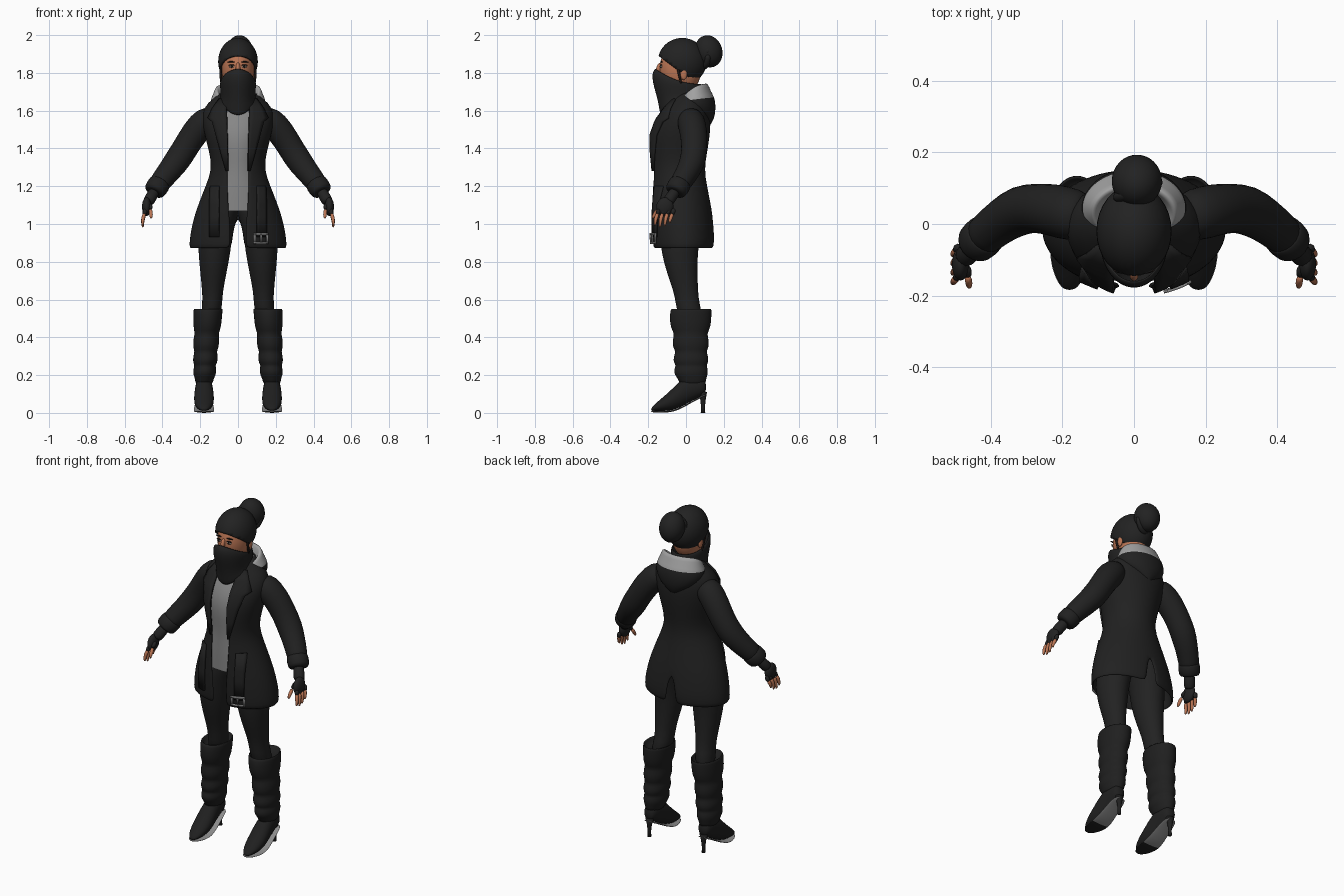
import bpy, bmesh, math
from mathutils import Vector, Matrix

old = bpy.data.objects.get("Cube")
if old:
    bpy.data.objects.remove(old)


def material(name, r, g, b):
    m = bpy.data.materials.new(name)
    m.use_nodes = True
    m.diffuse_color = (r, g, b, 1)
    m.node_tree.nodes["Principled BSDF"].inputs["Base Color"].default_value = (r, g, b, 1)
    return m


CLOTH = material("black_cloth", .015, .015, .015)
LEATHER = material("black_leather", .014, .014, .014)
KNIT = material("black_knit", .016, .016, .016)
SKIN = material("warm_skin", .5, .18, .09)
SHIRT = material("grey_shirt", .24, .24, .24)
LINING = material("pale_lining", .36, .36, .36)
METAL = material("grey_metal", .26, .26, .26)
WHITE = material("eye_white", .5, .45, .4)
HAIR = material("dark_hair", .012, .008, .007)


def finish(name, bm, mats, mirror=False, solid=0, sub=0, rule=None):
    """Turn a bmesh into a smooth object with its modifiers."""
    bmesh.ops.recalc_face_normals(bm, faces=bm.faces)
    for f in bm.faces:
        f.smooth = True
        if rule:
            f.material_index = rule(f)
    me = bpy.data.meshes.new(name)
    bm.to_mesh(me)
    bm.free()
    ob = bpy.data.objects.new(name, me)
    bpy.context.collection.objects.link(ob)
    for m in mats:
        me.materials.append(m)
    if mirror:
        ob.modifiers.new("mirror", 'MIRROR')
    if solid:
        s = ob.modifiers.new("thickness", 'SOLIDIFY')
        s.thickness, s.offset = solid, 0
    if sub:
        s = ob.modifiers.new("smooth", 'SUBSURF')
        s.levels = s.render_levels = sub
    return ob


def skin_rows(name, rows, mats, closed=True, caps=True, sub=1, row_mat=None, **kw):
    """Bridge rows of points into a surface."""
    bm = bmesh.new()
    vs = [[bm.verts.new(p) for p in row] for row in rows]
    n = len(rows[0])
    for i in range(len(rows) - 1):
        for j in range(n if closed else n - 1):
            k = (j + 1) % n
            f = bm.faces.new((vs[i][j], vs[i][k], vs[i + 1][k], vs[i + 1][j]))
            f.material_index = row_mat(i) if row_mat else 0
    if closed and caps:
        bm.faces.new(vs[0])
        bm.faces.new(vs[-1])
    return finish(name, bm, mats, sub=sub, **kw)


def circle(n):
    return [(math.cos(2 * math.pi * i / n), math.sin(2 * math.pi * i / n)) for i in range(n)]


def tube(name, path, mats, n=14, **kw):
    """Round tube through (x, y, z, radius) points."""
    pts = [Vector(p[:3]) for p in path]
    rows = []
    for i, p in enumerate(pts):
        d = pts[min(i + 1, len(pts) - 1)] - pts[max(i - 1, 0)]
        q = d.to_track_quat('Z', 'Y')
        rows.append([p + q @ Vector((c * path[i][3], s * path[i][3], 0)) for c, s in circle(n)])
    return skin_rows(name, rows, mats, **kw)


def stack(name, rings, mats, n=20, **kw):
    """Upright stack of ellipses (cx, cy, z, rx, ry)."""
    rows = [[(x + c * rx, y + s * ry, z) for c, s in circle(n)] for x, y, z, rx, ry in rings]
    return skin_rows(name, rows, mats, **kw)


def collar(name, rings, mats, **kw):
    """Stack of bent rings (z front, z back, rx, y front, y back, bend)."""
    rows = []
    for zf, zb, rx, yf, yb, bend in rings:
        row = []
        for c, s in circle(32):
            t = (1 - s) / 2
            row.append((rx * c, yb + (yf - yb) * t, zb + (zf - zb) * t ** bend))
        rows.append(row)
    return skin_rows(name, rows, mats, caps=False, **kw)


def ball(name, loc, size, mat, cut=None, tilt=0, **kw):
    bm = bmesh.new()
    m = Matrix.Translation(loc) @ Matrix.Rotation(tilt, 4, 'X') @ Matrix.Diagonal((*size, 1))
    bmesh.ops.create_uvsphere(bm, u_segments=32, v_segments=20, radius=1, matrix=m)
    if cut:
        bmesh.ops.bisect_plane(bm, geom=bm.verts[:] + bm.edges[:] + bm.faces[:],
                               plane_co=cut[0], plane_no=cut[1], clear_inner=True)
    return finish(name, bm, [mat], **kw)


# Coat: z, half width, y front, y back, half front gap, half back vent
COAT = [(1.70, .075, -.05, .09, .055, 0), (1.66, .13, -.075, .10, .06, 0),
        (1.61, .18, -.11, .115, .06, 0), (1.55, .185, -.155, .125, .06, 0),
        (1.47, .17, -.185, .12, .06, 0), (1.38, .145, -.185, .105, .058, 0),
        (1.29, .13, -.175, .09, .056, 0), (1.20, .165, -.18, .105, .055, 0),
        (1.10, .205, -.18, .125, .05, 0), (1.04, .225, -.18, .135, .045, 0),
        (.98, .24, -.178, .142, .04, .02), (.92, .25, -.175, .147, .04, .028),
        (.87, .252, -.17, .142, .04, .034)]


def coat_at(z):
    for a, b in zip(COAT, COAT[1:]):
        if a[0] >= z >= b[0]:
            t = (a[0] - z) / (a[0] - b[0])
            return [p + (q - p) * t for p, q in zip(a, b)]
    return COAT[-1]


def coat_front(x, z):
    _, rx, yf, yb, _, _ = coat_at(z)
    return (yf + yb) / 2 - (yb - yf) / 2 * math.sqrt(max(0, 1 - (x / rx) ** 2))


rows = []
for z, rx, yf, yb, gap, vent in COAT:
    a0, a1 = -math.acos(gap / rx), math.acos(vent / rx)
    angles = [a0 + (a1 - a0) * i / 16 for i in range(17)]
    rows.append([(rx * math.cos(a), (yf + yb) / 2 + (yb - yf) / 2 * math.sin(a), z) for a in angles])
skin_rows("coat_body", rows, [CLOTH], closed=False, mirror=True, solid=.014)

# Shirt follows the inside of the coat
levels = [coat_at(z) for z in (1.66, 1.61, 1.55, 1.47, 1.38, 1.29, 1.2, 1.12, 1.07)]
stack("shirt", [(0, (l[2] + l[3]) / 2, l[0], l[1] - .015, (l[3] - l[2]) / 2 - .016) for l in levels],
      [SHIRT], n=32, caps=False)


def front_strip(name, spec, mat, off, thick=.012, mirror=True):
    """Plate lying on the coat front, given as (z, x inner, x outer) rows."""
    rows = [[(a + (b - a) * i / 4, coat_front(a + (b - a) * i / 4, z) - off, z) for i in range(5)]
            for z, a, b in spec]
    return skin_rows(name, rows, [mat], closed=False, sub=0, solid=thick, mirror=mirror)


# Lapels, hanging belt ends and buckle
front_strip("lapels", [(1.66, .06, .1), (1.61, .06, .135), (1.56, .058, .158), (1.54, .058, .135),
                       (1.47, .056, .115), (1.38, .054, .09), (1.28, .052, .062)], CLOTH, .012)
front_strip("belt_ends", [(1.2, .1, .145), (1.1, .1, .15), (1.04, .1, .15), (.93, .1, .15)], CLOTH, .014)
for part, z0, z1, x0, x1 in (("top", .953, .942, .083, .16), ("bottom", .905, .894, .083, .16),
                             ("inner", .953, .894, .083, .094), ("outer", .953, .894, .149, .16),
                             ("prong", .95, .9, .118, .126)):
    front_strip("buckle_" + part, [(z0, x0, x1), (z1, x0, x1)], METAL, .023, .008, False)

# Sleeves with turned cuffs
tube("sleeves", [(.13, .02, 1.565, .06), (.17, .025, 1.55, .076), (.225, .04, 1.49, .074),
                 (.275, .045, 1.41, .07), (.315, .04, 1.345, .072), (.36, .015, 1.285, .064),
                 (.405, -.02, 1.23, .058), (.435, -.048, 1.185, .055)], [CLOTH], n=18, mirror=True)
tube("cuffs", [(.41, -.025, 1.222, .05), (.412, -.027, 1.218, .062), (.445, -.058, 1.172, .06),
               (.447, -.06, 1.168, .045)], [CLOTH], n=18, mirror=True)

# Fingerless gloves and fingers
tube("glove_wrists", [(.435, -.05, 1.185, .032), (.462, -.08, 1.14, .03), (.478, -.1, 1.11, .034)],
     [KNIT], mirror=True)
ball("glove_palms", (.484, -.112, 1.092), (.024, .045, .05), KNIT, tilt=-.3, mirror=True)
for i, finger in enumerate(("index", "middle", "ring", "little")):
    y, low = -.152 + .026 * i, (.992, .982, .988, 1.005)[i]
    tube(finger + "_glove", [(.487, y + .012, 1.085, .014), (.498, y, 1.045, .0135)],
         [KNIT], n=10, mirror=True)
    tube(finger + "_fingers", [(.494, y + .003, 1.058, .011), (.503, y - .008, 1.03, .011),
                               (.506, y - .012, low + .01, .0095), (.502, y - .012, low, .005)],
         [SKIN], n=10, mirror=True)
tube("thumb_glove", [(.47, -.115, 1.11, .016), (.462, -.15, 1.075, .014)], [KNIT], n=10, mirror=True)
tube("thumbs", [(.464, -.145, 1.08, .011), (.46, -.168, 1.05, .011), (.46, -.178, 1.028, .006)],
     [SKIN], n=10, mirror=True)

# Trousers
stack("trousers", [(.08, -.025, 1.14, .08, .1), (.085, -.025, 1.05, .085, .115),
                   (.12, -.03, .95, .092, .11), (.125, -.035, .85, .086, .097),
                   (.13, -.02, .74, .07, .082), (.135, -.002, .65, .056, .066),
                   (.135, .008, .58, .052, .062), (.15, .03, .48, .055, .07)],
      [KNIT], mirror=True)

# Slouched boot shafts
stack("boot_shafts", [(.158, .03, .515, .06, .085), (.158, .03, .55, .07, .098), (.158, .028, .555, .078, .108),
                      (.16, .024, .52, .077, .112), (.163, .024, .45, .074, .108),
                      (.166, .025, .42, .062, .085), (.168, .025, .39, .07, .097),
                      (.17, .025, .345, .068, .096), (.171, .027, .325, .058, .08),
                      (.172, .026, .295, .067, .094), (.174, .026, .265, .064, .092),
                      (.175, .028, .25, .055, .08), (.176, .026, .23, .062, .092),
                      (.177, .027, .2, .06, .088), (.178, .032, .185, .05, .076),
                      (.18, .036, .14, .045, .068)], [LEATHER], n=24, mirror=True)

# Feet: y, z low, z high, half width
FOOT = [(-.185, .012, .024, .012), (-.165, .01, .048, .032), (-.12, .009, .085, .05),
        (-.07, .012, .13, .055), (-.02, .032, .185, .051), (.03, .062, .21, .045),
        (.08, .088, .2, .041), (.108, .1, .17, .026)]


def foot(name, mats, slim, grow, **kw):
    rows = []
    for y, lo, hi, w in FOOT:
        top = lo + .009 if slim else hi
        rows.append([(.18 + c * (w + grow), y, (lo + top) / 2 + s * (top - lo) / 2) for c, s in circle(16)])
    return skin_rows(name, rows, mats, mirror=True, **kw)


foot("boot_feet", [LEATHER], False, 0)
soles = foot("boot_soles", [METAL, LEATHER], True, .002,
             rule=lambda f: int(f.normal.z < -.3 and f.calc_center_median().y < -.09))
soles.location.z = -.008
stack("stiletto_heels", [(.18, .085, .11, .026, .026), (.18, .09, .075, .014, .015),
                         (.18, .09, .03, .009, .01), (.18, .09, 0, .01, .012)],
      [LEATHER], n=12, sub=0, mirror=True)

# Hood draped behind the neck, with its pale lining turned up
collar("hood", [(1.64, 1.51, .085, -.04, .12, .6), (1.63, 1.55, .13, -.06, .15, .8),
                (1.64, 1.62, .148, -.065, .16, 1), (1.645, 1.675, .146, -.06, .15, 1),
                (1.64, 1.70, .132, -.055, .132, 2), (1.64, 1.75, .12, -.05, .115, 2),
                (1.63, 1.74, .105, -.045, .1, 2), (1.62, 1.68, .09, -.04, .085, 2)],
       [CLOTH, LINING], row_mat=lambda i: int(i >= 3))

# Head and face
ball("head", (0, -.03, 1.82), (.086, .11, .14), SKIN)
ball("nose", (0, -.143, 1.825), (.012, .014, .03), SKIN, tilt=-.3)
ball("ears", (.088, -.012, 1.795), (.01, .018, .032), SKIN, mirror=True)
ball("eyes", (.033, -.131, 1.833), (.015, .006, .006), WHITE, mirror=True)
ball("irises", (.033, -.136, 1.833), (.006, .003, .006), HAIR, mirror=True)
ball("upper_lids", (.033, -.132, 1.841), (.018, .006, .003), HAIR, mirror=True)
ball("eyebrows", (.036, -.13, 1.858), (.021, .006, .004), HAIR, mirror=True)
tube("side_locks", [(.088, -.05, 1.86, .008), (.094, -.04, 1.81, .008), (.09, -.03, 1.76, .007),
                    (.086, -.02, 1.72, .003)], [HAIR], n=8, mirror=True)

# Face scarf with a pointed front
collar("face_scarf", [(1.822, 1.74, .085, -.16, .075, 2), (1.80, 1.735, .091, -.176, .08, 2),
                      (1.755, 1.72, .092, -.174, .082, 2), (1.70, 1.69, .088, -.158, .08, 1),
                      (1.65, 1.67, .088, -.145, .08, 2), (1.61, 1.66, .096, -.138, .085, 3),
                      (1.575, 1.655, .1, -.132, .088, 4)], [KNIT], solid=.008)

# Knitted hat and bun
plane = (Vector((0, -.14, 1.888)), Vector((0, .75, 1)).normalized())
ball("hat", (0, -.02, 1.86), (.1, .124, .12), KNIT, cut=plane, solid=.01)
ball("bun", (.008, .12, 1.914), (.07, .072, .086), KNIT, tilt=.3)
coil = [(.008 + .058 * c, .095 + .022 * c, 1.9 + .068 * s) for c, s in circle(20)]
tube("bun_wrap", [(*p, .017) for p in coil + coil[:1]], [KNIT], n=10)
